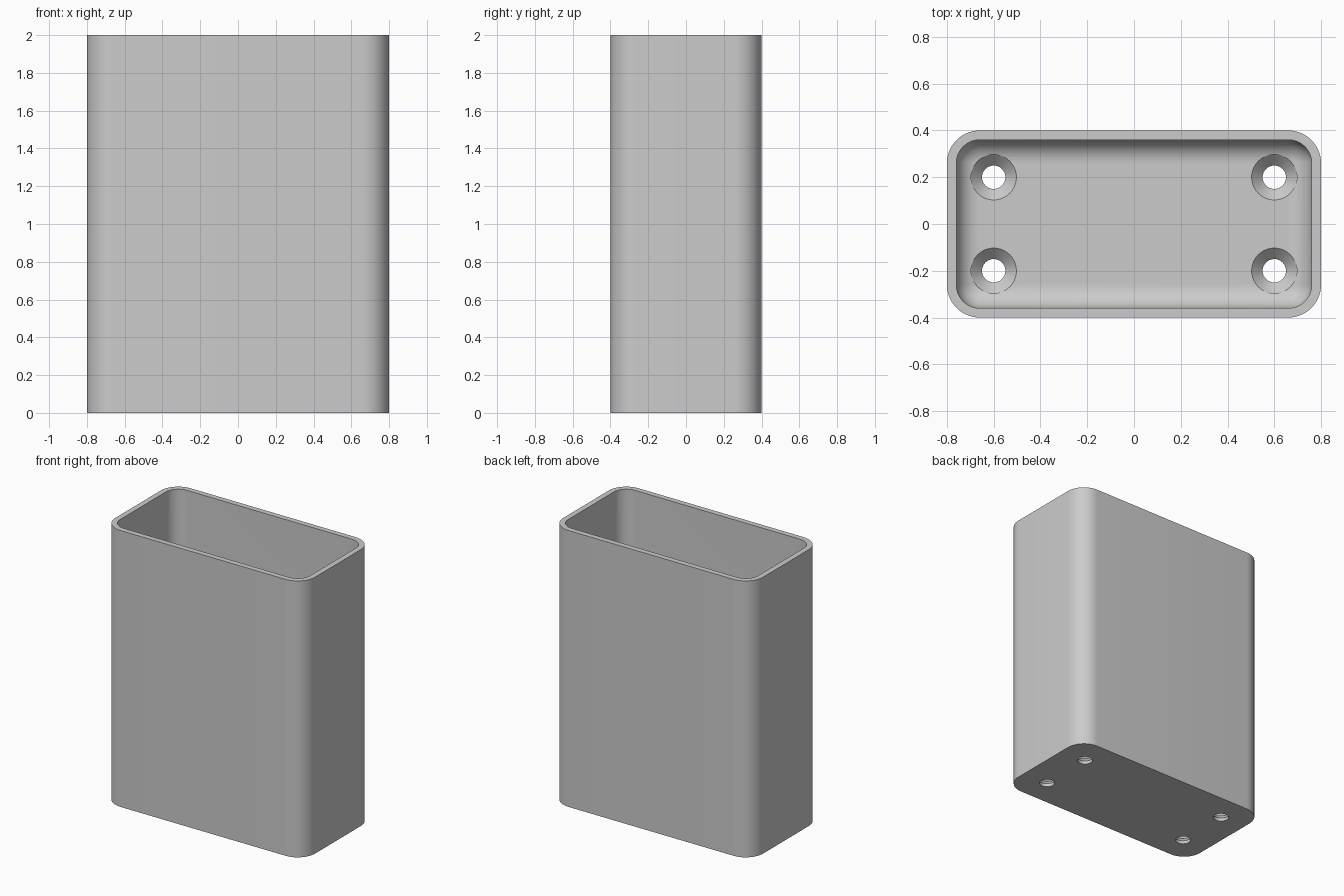
import bpy, bmesh
from math import sin, cos, pi

if "Cube" in bpy.data.objects:
    bpy.data.objects.remove(bpy.data.objects["Cube"], do_unlink=True)

HALF_X, HALF_Y, HEIGHT = 0.8, 0.4, 2.0
WALL, FLOOR = 0.04, 0.07
OUTER_R, FILLET_R = 0.14, 0.099
CORNER_STEPS, FILLET_STEPS, HOLE_SIDES = 14, 12, 64

grey = bpy.data.materials.new("light grey")
grey.use_nodes = True
colour = (0.6, 0.6, 0.6, 1)
grey.diffuse_color = colour
grey.node_tree.nodes["Principled BSDF"].inputs["Base Color"].default_value = colour


def rounded_ring(bm, inset, z):
    """Ring of vertices around a rounded rectangle, inset from the outside."""
    radius = OUTER_R - inset
    ring = []
    for quarter, (sx, sy) in enumerate([(1, 1), (-1, 1), (-1, -1), (1, -1)]):
        for i in range(CORNER_STEPS + 1):
            a = (quarter + i / CORNER_STEPS) * pi / 2
            ring.append(bm.verts.new((sx * (HALF_X - OUTER_R) + radius * cos(a),
                                      sy * (HALF_Y - OUTER_R) + radius * sin(a), z)))
    return ring


def circle_ring(bm, x, y, radius, z):
    turns = [2 * pi * i / HOLE_SIDES for i in range(HOLE_SIDES)]
    return [bm.verts.new((x + radius * cos(a), y + radius * sin(a), z)) for a in turns]


def solid_from_rings(name, bm, rings):
    """Join successive rings with quads and cap both ends."""
    for a, b in zip(rings, rings[1:]):
        for i in range(len(a)):
            j = (i + 1) % len(a)
            bm.faces.new((a[i], a[j], b[j], b[i]))
    bm.faces.new(rings[0])
    bm.faces.new(rings[-1])
    bmesh.ops.recalc_face_normals(bm, faces=bm.faces)
    mesh = bpy.data.meshes.new(name)
    bm.to_mesh(mesh)
    bm.free()
    mesh.materials.append(grey)
    obj = bpy.data.objects.new(name, mesh)
    bpy.context.collection.objects.link(obj)
    return obj


# Open box: outside wall, rim, inside wall, then a fillet down to the floor
bm = bmesh.new()
rings = [rounded_ring(bm, 0, 0), rounded_ring(bm, 0, HEIGHT), rounded_ring(bm, WALL, HEIGHT)]
for i in range(FILLET_STEPS + 1):
    a = i / FILLET_STEPS * pi / 2
    rings.append(rounded_ring(bm, WALL + FILLET_R * (1 - cos(a)),
                              FLOOR + FILLET_R * (1 - sin(a))))
box = solid_from_rings("open_box", bm, rings)

# Countersunk screw holes through the floor
HOLE_R, SINK_R = 0.05, 0.097
profile = [(HOLE_R, -0.1), (HOLE_R, FLOOR - (SINK_R - HOLE_R)),
           (SINK_R, FLOOR), (SINK_R, FLOOR + 0.1)]
bpy.context.view_layer.objects.active = box
for x in (-0.6, 0.6):
    for y in (-0.2, 0.2):
        bm = bmesh.new()
        cutter = solid_from_rings("screw_hole_cutter", bm,
                                  [circle_ring(bm, x, y, r, z) for r, z in profile])
        cutter.hide_render = True
        cut = box.modifiers.new("screw_hole", 'BOOLEAN')
        cut.operation, cut.solver, cut.object = 'DIFFERENCE', 'EXACT', cutter
        bpy.ops.object.modifier_apply(modifier=cut.name)
        bpy.data.objects.remove(cutter, do_unlink=True)

# Smooth corners and fillet, crisp rims
bpy.ops.object.select_all(action='DESELECT')
box.select_set(True)
bpy.ops.object.shade_smooth_by_angle(angle=0.5)
